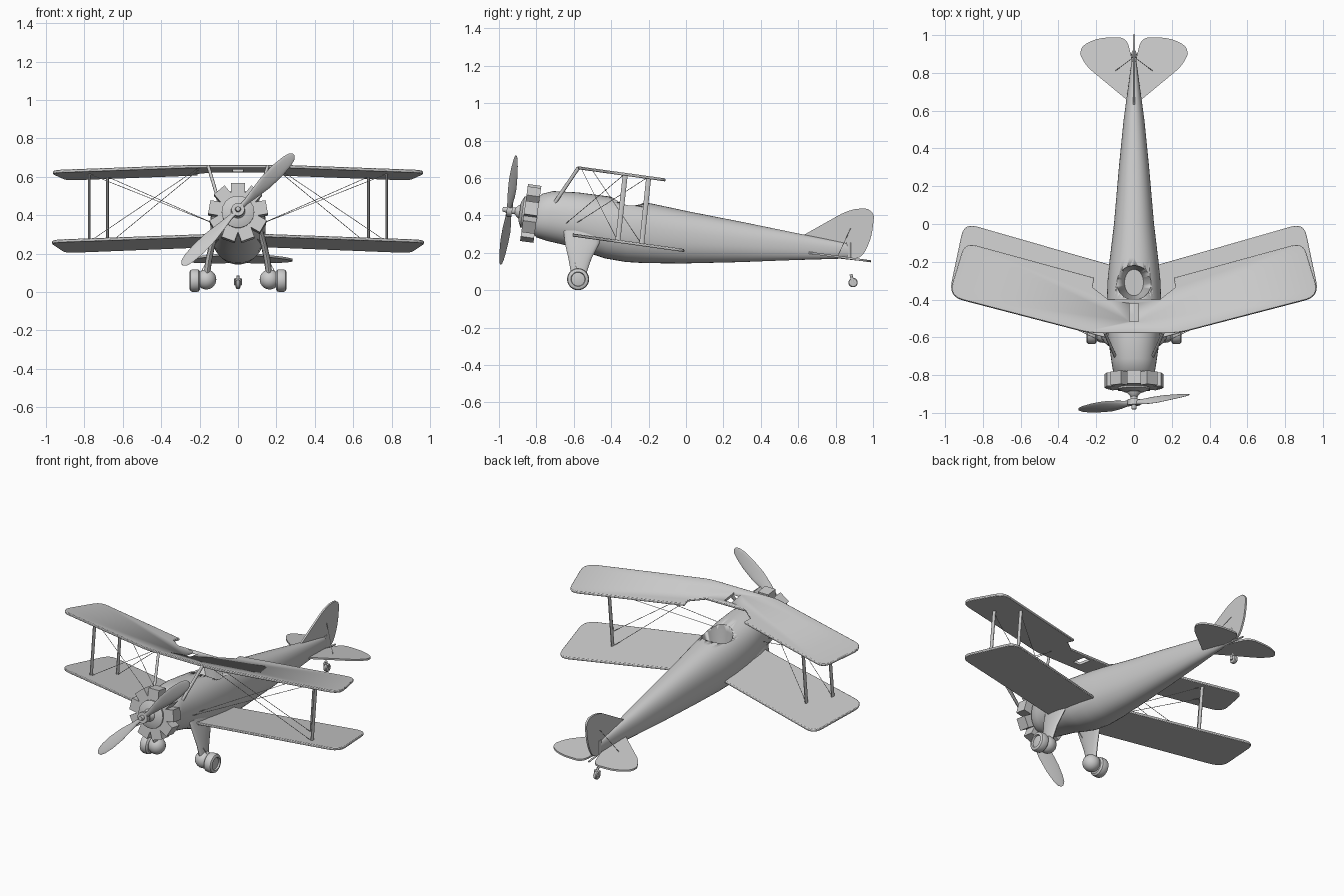
import bpy, bmesh
from math import sin, cos, pi, radians
from mathutils import Vector as V, Matrix

if "Cube" in bpy.data.objects:
    bpy.data.objects.remove(bpy.data.objects["Cube"])

TILT = 0.139                      # whole aircraft sits nose-up
ENGINE = Matrix.Translation((0, -0.83, 0.412)) @ Matrix.Rotation(radians(-8), 4, 'X')


def finish(name, bm, matrix=None, angle=35):
    bmesh.ops.recalc_face_normals(bm, faces=bm.faces)
    me = bpy.data.meshes.new(name)
    bm.to_mesh(me)
    bm.free()
    if matrix:
        me.transform(matrix)
    ob = bpy.data.objects.new(name, me)
    bpy.context.collection.objects.link(ob)
    bpy.ops.object.select_all(action='DESELECT')
    ob.select_set(True)
    bpy.context.view_layer.objects.active = ob
    bpy.ops.object.shade_smooth_by_angle(angle=radians(angle))
    return ob


def ring(c, u, v, n=24, e=2.0):
    """Superellipse ring around c with half axes u and v."""
    f = lambda t: (abs(t) ** (2 / e)) * (1 if t >= 0 else -1)
    return [V(c) + V(u) * f(cos(2 * pi * i / n)) + V(v) * f(sin(2 * pi * i / n)) for i in range(n)]


def loft(name, rings, matrix=None, angle=35):
    bm = bmesh.new()
    rows = [[bm.verts.new(p) for p in r] for r in rings]
    for a, b in zip(rows, rows[1:]):
        for i in range(len(a)):
            j = (i + 1) % len(a)
            bm.faces.new((a[i], a[j], b[j], b[i]))
    bm.faces.new(rows[0])
    bm.faces.new(rows[-1])
    return finish(name, bm, matrix, angle)


def rod(name, a, b, rx, ry, n=10):
    a, b = V(a), V(b)
    q = (b - a).to_track_quat('Z', 'Y')
    u, v = q @ V((rx, 0, 0)), q @ V((0, ry, 0))
    return loft(name, [ring(a, u, v, n), ring(b, u, v, n)], None, 50)


def rounded(pts):
    """Outline from (x, y, corner radius) points."""
    out = []
    for i, (x, y, r) in enumerate(pts):
        p = V((x, y))
        if r == 0:
            out.append(p)
            continue
        a = p + (V(pts[i - 1][:2]) - p).normalized() * r
        b = p + (V(pts[(i + 1) % len(pts)][:2]) - p).normalized() * r
        for k in range(7):
            t = k / 6
            out.append(a * (1 - t) ** 2 + p * 2 * t * (1 - t) + b * t * t)
    return out


def slab(name, outline, place, thick):
    """Flat plate with softened edges: thin rim, full thickness inside."""
    ob = loft(name, [[place(p) - thick / 2 for p in outline], [place(p) + thick / 2 for p in outline]])
    bev = ob.modifiers.new("edge", 'BEVEL')
    bev.width, bev.segments = thick.length * 0.25, 2
    bev.limit_method, bev.angle_limit = 'ANGLE', radians(60)
    return ob


def cut(ob, cutter):
    mod = ob.modifiers.new("cut", 'BOOLEAN')
    mod.object, mod.solver = cutter, 'EXACT'
    bpy.context.view_layer.update()
    me = bpy.data.meshes.new_from_object(ob.evaluated_get(bpy.context.evaluated_depsgraph_get()))
    ob.modifiers.clear()
    ob.data = me
    bpy.data.objects.remove(cutter)


# fuselage: y, half width, top z, bottom z
stations = [(-.80, .098, .50, .30), (-.785, .110, .515, .283), (-.73, .119, .53, .265),
            (-.60, .138, .523, .235), (-.50, .145, .510, .200), (-.41, .144, .498, .170),
            (-.30, .140, .480, .151), (-.20, .130, .462, .145), (0, .106, .42, .143),
            (.30, .080, .362, .150), (.55, .055, .312, .160), (.87, .012, .25, .17)]
rings = []
for y, w, t, b in stations:
    k = TILT * max(0, min(1, (.87 - y) / .5))
    h = (t - b) / 2
    rings.append(ring((0, y, (t + b) / 2), (w, 0, 0), (0, k * h, h), 40, 2.25))
fuselage = loft("fuselage", rings)

# cockpit opening, narrowing toward the floor
cut(fuselage, loft("cockpit_cutter", [ring((0, -.31, z), (x, 0, 0), (0, y, 0), 32)
                                      for z, x, y in ((.30, .05, .07), (.46, .092, .09), (.62, .10, .092))]))

# upper wing, one piece with a cut-out and a slot in the centre
half = [(.235, -.577, .05), (.982, -.382, .08), (.895, -.098, .06),
        (.21, -.285, 0), (.22, -.335, 0), (.14, -.397, 0)]
full = half + [(-x, y, r) for x, y, r in reversed(half)]
upper = slab("upper_wing", rounded(full), lambda p: V((p.x, p.y, .655 - TILT * (p.y + .58))), V((0, 0, .016)))
cut(upper, loft("slot_cutter", [[V((x, y, z)) for x, y in ((-.025, -.515), (.025, -.515), (.025, -.42), (-.025, -.42))]
                                for z in (.5, .8)]))

# engine: crankcase and nine cylinders
loft("crankcase", [ring((0, y, 0), (r, 0, 0), (0, 0, r), 18) for y, r in
                   ((.08, .085), (-.045, .085), (-.06, .05))], ENGINE)
for i in range(9):
    spin = Matrix.Rotation(2 * pi * i / 9, 4, 'Y')
    loft("engine_cylinder", [[V((x, y, z)) for x, y in ((-.036, -.036), (.036, -.036), (.036, .036), (-.036, .036))]
                             for z in (.04, .152)], ENGINE @ spin)

# propeller: hub cone and two twisted blades
loft("propeller_hub", [ring((0, y, 0), (r, 0, 0), (0, 0, r), 20) for y, r in
                       ((-.04, .042), (-.065, .036), (-.085, .018), (-.10, .018), (-.10, .034),
                        (-.13, .034), (-.13, .015), (-.152, .012))], ENGINE)
for s in (1, -1):
    e, p = V((sin(pi / 4), 0, cos(pi / 4))) * s, V((cos(pi / 4), 0, -sin(pi / 4))) * s
    rings = []
    for r, w, th, tw in ((.01, .03, .024, 50), (.06, .036, .022, 48), (.12, .06, .016, 42), (.20, .082, .012, 35),
                         (.29, .082, .010, 28), (.36, .066, .008, 24), (.395, .046, .006, 22), (.41, .015, .004, 22)):
        t = radians(tw)
        chord, norm = p * cos(t) + V((0, sin(t), 0)), V((0, cos(t), 0)) - p * sin(t)
        rings.append(ring(e * r + V((0, -.117, 0)), chord * w / 2, norm * th / 2, 14))
    loft("propeller_blade", rings, ENGINE)

# fin with rudder
fin = [(.62, .29, 0), (.86, .425, .05), (.94, .44, .04), (1.01, .425, .05), (.99, .27, .06), (.935, .165, .05), (.84, .172, 0)]
slab("fin", rounded(fin), lambda p: V((0, p.x, p.y)), V((.012, 0, 0)))
rod("rudder_hinge", (0, .87, .168), (0, .87, .255), .012, .014)

for s in (1, -1):
    def P(x, y, z):
        return V((s * x, y, z))
    # lower wing
    lw = rounded([(.06, -.625, 0), (.982, -.385, .08), (.90, .006, .07), (.06, -.235, 0)])
    slab("lower_wing", lw, lambda p: V((s * p.x, p.y, .297 - TILT * (p.y + .62))), V((0, 0, .016)))
    # tailplane
    tp = rounded([(.005, .63, 0), (.265, .845, .06), (.295, .93, .05), (.20, .985, .06),
                  (.04, .99, .05), (.012, .88, .02), (.005, .8, 0)])
    slab("tailplane", tp, lambda p: V((s * p.x, p.y, .203 - TILT * (p.y - .64))), V((0, 0, .011)))
    # wing struts
    rod("cabane_strut", P(.155, -.575, .655), P(.10, -.70, .47), .008, .010)
    rod("front_wing_strut", P(.775, -.325, .617), P(.775, -.365, .26), .007, .014)
    rod("rear_wing_strut", P(.68, -.20, .60), P(.68, -.237, .243), .007, .014)
    # bracing wires
    for a, b in (((.11, -.65, .35), (.775, -.335, .615)), ((.11, -.60, .35), (.68, -.21, .60)),
                 ((.20, -.56, .65), (.775, -.365, .262)), ((.20, -.50, .64), (.68, -.237, .245)),
                 ((.10, .81, .18), (.006, .88, .33)), ((.10, -.62, .28), (.21, -.577, .07))):
        rod("bracing_wire", P(*a), P(*b), .0016, .0016, 6)
    # landing gear leg, ball fairing and wheel
    loft("gear_leg", [ring(P(x, y, z), (.017, 0, 0), (0, w, 0), 20) for x, y, z, w in
                      ((.115, -.555, .32, .10), (.134, -.555, .25, .092), (.152, -.567, .17, .062), (.165, -.575, .07, .036))])
    bm = bmesh.new()
    bmesh.ops.create_uvsphere(bm, u_segments=24, v_segments=14, radius=.052)
    finish("axle_fairing", bm, Matrix.Translation(P(.165, -.577, .065)))
    loft("wheel", [ring(P(x, -.577, .059), (0, r, 0), (0, 0, r), 28) for x, r in
                   ((.197, .034), (.197, .046), (.205, .057), (.215, .059), (.238, .059), (.247, .055),
                    (.252, .046), (.252, .039), (.242, .036), (.246, .016))])

# tail wheel and its fork
loft("tail_wheel", [ring((x, .893, .041), (0, r, 0), (0, 0, r), 20) for x, r in
                    ((-.012, .015), (-.011, .021), (-.006, .025), (.006, .025), (.011, .021), (.012, .015))])
rod("tail_wheel_post", (0, .882, .085), (0, .888, .06), .008, .008)
for x in (-.016, .016):
    rod("tail_wheel_fork", (x, .886, .068), (x, .894, .036), .004, .008)
rod("fork_crown", (-.018, .887, .066), (.018, .887, .066), .007, .007)
rod("tail_skid_spring", (0, .80, .176), (0, .975, .157), .006, .005)
